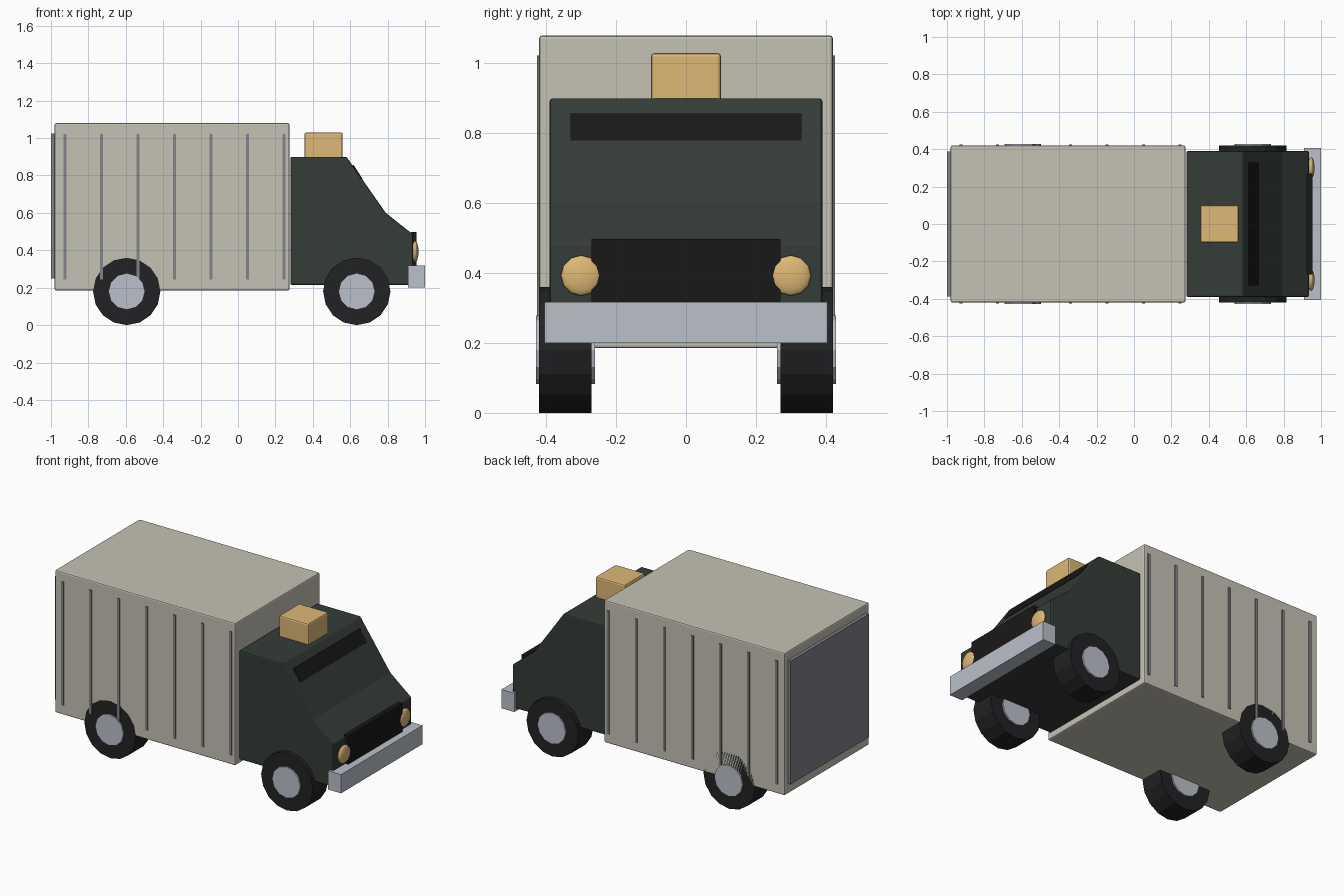
import bpy, bmesh
from math import pi

if "Cube" in bpy.data.objects:
    bpy.data.objects.remove(bpy.data.objects["Cube"])


def material(name, rgb):
    m = bpy.data.materials.new(name)
    m.diffuse_color = (*rgb, 1)
    m.use_nodes = True
    m.node_tree.nodes["Principled BSDF"].inputs["Base Color"].default_value = m.diffuse_color
    return m


CREAM = material("cream", (0.56, 0.54, 0.46))
GREEN = material("dark_green", (0.035, 0.045, 0.038))
BLACK = material("black", (0.01, 0.009, 0.009))
RUBBER = material("rubber", (0.016, 0.016, 0.018))
STEEL = material("steel", (0.50, 0.53, 0.59))
TRIM = material("trim", (0.22, 0.23, 0.25))
AMBER = material("amber", (0.72, 0.48, 0.18))


def finish(ob, name, mat, bevel=0):
    ob.name = name
    ob.data.materials.append(mat)
    if bevel:
        b = ob.modifiers.new("bevel", 'BEVEL')
        b.width, b.segments = bevel, 2
    return ob


def box(name, x, y, z, mat, bevel=0):
    """Box from (min, max) ranges."""
    bpy.ops.mesh.primitive_cube_add(size=1, location=[sum(r) / 2 for r in (x, y, z)])
    ob = bpy.context.object
    ob.scale = [r[1] - r[0] for r in (x, y, z)]
    bpy.ops.object.transform_apply(location=False, rotation=False, scale=True)
    return finish(ob, name, mat, bevel)


def extrude_profile(name, points, half, mat, bevel=0):
    """Side profile in x,z extruded across y."""
    bm = bmesh.new()
    face = bm.faces.new([bm.verts.new((x, -half, z)) for x, z in points])
    ext = bmesh.ops.extrude_face_region(bm, geom=[face])
    verts = [v for v in ext["geom"] if isinstance(v, bmesh.types.BMVert)]
    bmesh.ops.translate(bm, verts=verts, vec=(0, 2 * half, 0))
    bmesh.ops.recalc_face_normals(bm, faces=bm.faces)
    me = bpy.data.meshes.new(name)
    bm.to_mesh(me)
    bm.free()
    ob = bpy.data.objects.new(name, me)
    bpy.context.collection.objects.link(ob)
    return finish(ob, name, mat, bevel)


def disc(name, x, y, z, r, depth, sides, mat):
    bpy.ops.mesh.primitive_cylinder_add(vertices=sides, radius=r, depth=depth,
                                        location=(x, y, z), rotation=(pi / 2, 0, 0))
    return finish(bpy.context.object, name, mat)


# Cargo body, rear door and side ribs
box("cargo_box", (-0.98, 0.275), (-0.42, 0.42), (0.185, 1.08), CREAM, 0.008)
box("rear_door", (-1.0, -0.975), (-0.388, 0.388), (0.25, 1.025), TRIM)
for s in (-1, 1):
    for i in range(7):
        x = -0.925 + 0.195 * i
        y0, y1 = sorted((s * 0.41, s * 0.426))
        box("side_rib", (x - 0.008, x + 0.008), (y0, y1), (0.245, 1.022), TRIM)

# Cab with sloped windscreen and bonnet
extrude_profile("cab", [(0.28, 0.215), (0.935, 0.215), (0.935, 0.485),
                        (0.79, 0.60), (0.58, 0.90), (0.28, 0.90)], 0.39, GREEN, 0.008)
extrude_profile("windscreen_slot", [(0.60, 0.84), (0.618, 0.857), (0.667, 0.78),
                                    (0.645, 0.775)], 0.33, BLACK)

# Roof light, grille and bumper
box("roof_light", (0.355, 0.56), (-0.10, 0.10), (0.89, 1.03), AMBER, 0.01)
box("grille", (0.925, 0.955), (-0.27, 0.27), (0.26, 0.497), BLACK)
box("bumper", (0.91, 1.0), (-0.405, 0.405), (0.20, 0.318), STEEL)

# Headlights: flattened spheres
for s in (-1, 1):
    bpy.ops.mesh.primitive_uv_sphere_add(segments=12, ring_count=8, radius=1,
                                         location=(0.947, s * 0.30, 0.393),
                                         rotation=(0, pi / 2, 0))
    lamp = bpy.context.object
    lamp.scale = (0.058, 0.058, 0.018)
    bpy.ops.object.shade_smooth()
    finish(lamp, "headlight", AMBER)

# Wheels and hubs
for x in (-0.595, 0.635):
    for s in (-1, 1):
        disc("tyre", x, s * 0.345, 0.18, 0.18, 0.15, 16, RUBBER)
        disc("hub", x, s * 0.345, 0.18, 0.098, 0.168, 12, STEEL)
